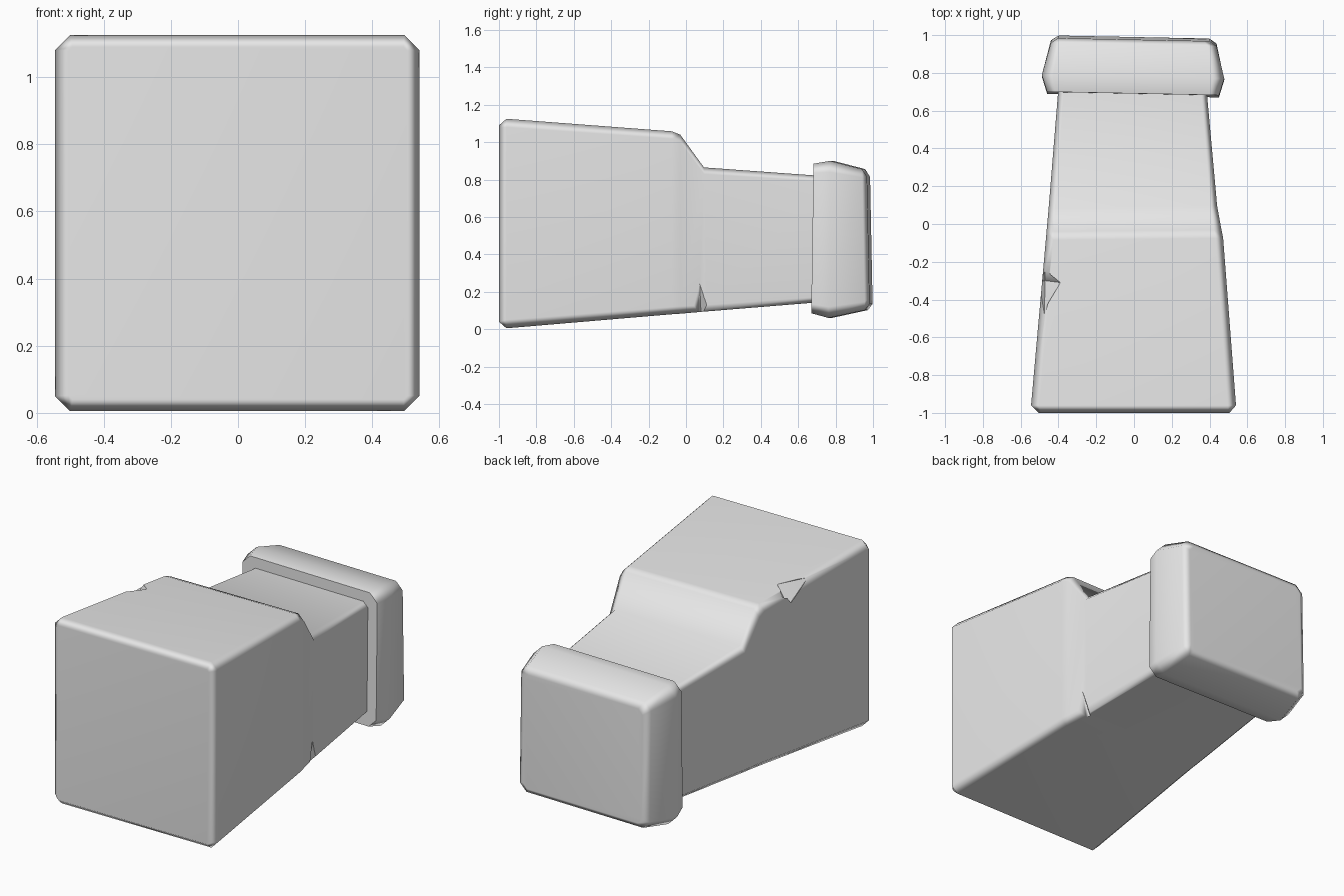
import bpy, bmesh, math
from mathutils import Vector

cube = bpy.data.objects.get("Cube")
if cube:
    bpy.data.objects.remove(cube, do_unlink=True)

grey = bpy.data.materials.new("plain_grey")
grey.use_nodes = True
COLOUR = (0.8, 0.8, 0.8, 1)
grey.diffuse_color = COLOUR
grey.node_tree.nodes["Principled BSDF"].inputs["Base Color"].default_value = COLOUR


def finish(name, bm):
    bmesh.ops.recalc_face_normals(bm, faces=bm.faces)
    mesh = bpy.data.meshes.new(name)
    bm.to_mesh(mesh)
    bm.free()
    obj = bpy.data.objects.new(name, mesh)
    bpy.context.collection.objects.link(obj)
    mesh.materials.append(grey)
    return obj


def loft(name, sections):
    """Join chamfered rectangles: y, x0, x1, z0, z1, chamfer, yaw shear, pitch shear."""
    bm = bmesh.new()
    rings = []
    for y, x0, x1, z0, z1, c, yaw, pitch in sections:
        outline = [(x0 + c, z0), (x1 - c, z0), (x1, z0 + c), (x1, z1 - c),
                   (x1 - c, z1), (x0 + c, z1), (x0, z1 - c), (x0, z0 + c)]
        mid = (z0 + z1) / 2
        rings.append([bm.verts.new((x, y + yaw * x + pitch * (z - mid), z))
                      for x, z in outline])
    for a, b in zip(rings, rings[1:]):
        for i in range(8):
            j = (i + 1) % 8
            bm.faces.new((a[i], a[j], b[j], b[i]))
    bm.faces.new(rings[0])
    bm.faces.new(rings[-1])
    return finish(name, bm)


def chip(target, points):
    """Knock a convex notch out of an edge."""
    bm = bmesh.new()
    for p in points:
        bm.verts.new(p)
    bmesh.ops.convex_hull(bm, input=bm.verts)
    cutter = finish("chip_cutter", bm)
    cutter.hide_render = True
    mod = target.modifiers.new("chip", 'BOOLEAN')
    mod.operation = 'DIFFERENCE'
    mod.solver = 'EXACT'
    mod.object = cutter
    bpy.context.view_layer.objects.active = target
    bpy.ops.object.modifier_apply(modifier=mod.name)
    bpy.data.objects.remove(cutter, do_unlink=True)


def smooth(obj):
    bpy.ops.object.select_all(action='DESELECT')
    obj.select_set(True)
    bpy.context.view_layer.objects.active = obj
    bpy.ops.object.shade_smooth_by_angle(angle=math.radians(50))
    mod = obj.modifiers.new("weighted_normals", 'WEIGHTED_NORMAL')
    mod.keep_sharp = True


# Tapered stepped block
block = loft("stepped_block", [
    (-1.0, -0.505, 0.505, 0.04, 1.09, 0.012, 0, 0),
    (-0.96, -0.545, 0.54, 0.005, 1.125, 0.045, 0, 0),
    (-0.08, -0.467, 0.472, 0.08, 1.058, 0.04, 0.01, 0),
    (-0.035, -0.463, 0.463, 0.083, 1.04, 0.04, 0.01, 0),
    (0.09, -0.452, 0.44, 0.094, 0.865, 0.035, 0.015, 0),
    (0.76, -0.397, 0.38, 0.148, 0.817, 0.03, 0, 0),
])

# Chip in the lower left edge
apex = Vector((0.447, 0.073, 0.25))
corners = [Vector(p) for p in ((0.39, 0.08, 0.09), (0.455, 0.03, 0.09), (0.45, 0.137, 0.09))]
chip(block, [apex] + [apex + (p - apex) * 1.6 for p in corners]
     + [apex + Vector((0.1, 0, -0.1))])

# Chip in the upper right edge
chip(block, [(-0.39, -0.31, 1.076), (-0.47, -0.30, 0.97), (-0.47, -0.235, 1.06),
             (-0.475, -0.48, 1.075), (-0.7, -0.35, 1.3)])
smooth(block)

# Thick flared end cap
cap = loft("end_cap", [
    (0.685, -0.46, 0.45, 0.085, 0.885, 0.05, -0.02, 0.015),
    (0.775, -0.488, 0.478, 0.06, 0.9, 0.06, -0.02, 0.01),
    (0.957, -0.44, 0.437, 0.102, 0.856, 0.045, -0.02, -0.02),
    (0.983, -0.40, 0.40, 0.135, 0.815, 0.03, -0.02, -0.02),
])
smooth(cap)
